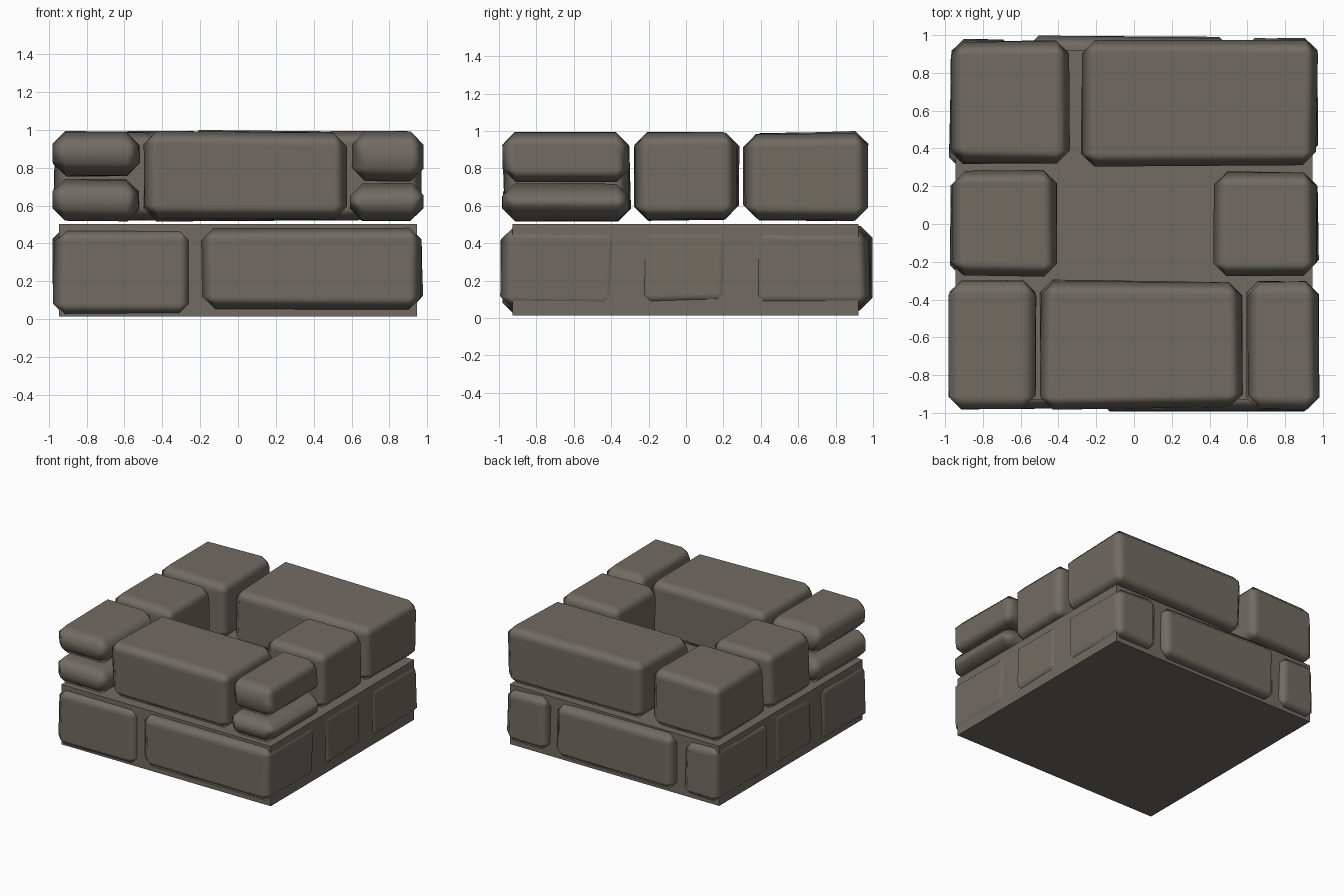
import bpy, bmesh, random
from mathutils import Vector

random.seed(7)
cube = bpy.data.objects.get("Cube")
if cube:
    bpy.data.objects.remove(cube, do_unlink=True)

# One stone colour for everything
STONE = (0.165, 0.15, 0.125, 1.0)
mat = bpy.data.materials.new("grey_brown_stone")
mat.use_nodes = True
mat.diffuse_color = STONE
bsdf = next(n for n in mat.node_tree.nodes if n.type == 'BSDF_PRINCIPLED')
bsdf.inputs["Base Color"].default_value = STONE
bsdf.inputs["Roughness"].default_value = 0.9


def block(name, xs, ys, zs, chamfer=0.0, wobble=0.0):
    """Box between the given ranges, corners pulled inward at random, edges chamfered."""
    lo, hi = Vector((xs[0], ys[0], zs[0])), Vector((xs[1], ys[1], zs[1]))
    mid, size = (lo + hi) / 2, hi - lo
    bm = bmesh.new()
    bmesh.ops.create_cube(bm, size=1)
    for v in bm.verts:
        pull = [1 - 2 * random.uniform(0, wobble) / s for s in size]
        v.co = Vector([m + c * s * p for m, c, s, p in zip(mid, v.co, size, pull)])
    if chamfer:
        bmesh.ops.bevel(bm, geom=bm.edges[:], offset=chamfer, segments=1,
                        affect='EDGES', profile=0.5, clamp_overlap=True)
    mesh = bpy.data.meshes.new(name)
    bm.to_mesh(mesh)
    bm.free()
    mesh.materials.append(mat)
    obj = bpy.data.objects.new(name, mesh)
    bpy.context.collection.objects.link(obj)
    if chamfer:
        # Flat faces with softly shaded chamfers
        for poly in mesh.polygons:
            poly.use_smooth = True
        soft = obj.modifiers.new("weighted_normals", 'WEIGHTED_NORMAL')
        soft.weight = 100
    return obj


# Solid core that the lower course is set into
block("core_slab", (-0.945, 0.945), (-0.928, 0.922), (0.015, 0.503))

# Lower course
LOW = (0.035, 0.497)
lower = {
    "lower_front_right": ((-0.985, -0.23), (-0.985, -0.36), (0.01, 0.49)),
    "lower_front_left": ((-0.20, 0.985), (-1.0, -0.35), LOW),
    "lower_left_middle": ((0.55, 0.985), (-0.26, 0.25), (0.05, 0.5)),
    "lower_back_left": ((0.57, 0.985), (0.34, 0.99), LOW),
    "lower_back_middle": ((-0.57, 0.52), (0.5, 1.0), LOW),
    "lower_back_right": ((-0.985, -0.62), (0.28, 0.985), LOW),
    "lower_right_middle": ((-0.985, -0.55), (-0.29, 0.24), LOW),
}
for name, dims in lower.items():
    block(name, *dims, chamfer=0.065, wobble=0.022)

# Upper ring of loose stones
HIGH = (0.515, 1.003)
upper = {
    "upper_back_right": ((-0.985, -0.32), (0.31, 0.985), HIGH),
    "upper_back_left": ((-0.29, 0.985), (0.30, 0.98), HIGH),
    "upper_right_middle": ((-0.985, -0.40), (-0.28, 0.295), HIGH),
    "upper_left_middle": ((0.405, 0.985), (-0.285, 0.295), HIGH),
    "upper_front_middle": ((-0.505, 0.58), (-0.99, -0.285), (0.512, 1.008)),
}
for name, dims in upper.items():
    block(name, *dims, chamfer=0.07, wobble=0.025)

# Front corners are each split into two thin stones
for side, xs, split in (("right", (-0.985, -0.515), 0.745),
                        ("left", (0.59, 0.985), 0.72)):
    ys = (-0.985, -0.295)
    block("front_corner_low_" + side, xs, ys, (0.515, split), 0.065, 0.015)
    block("front_corner_high_" + side, xs, ys, (split + 0.005, 1.003), 0.07, 0.015)
